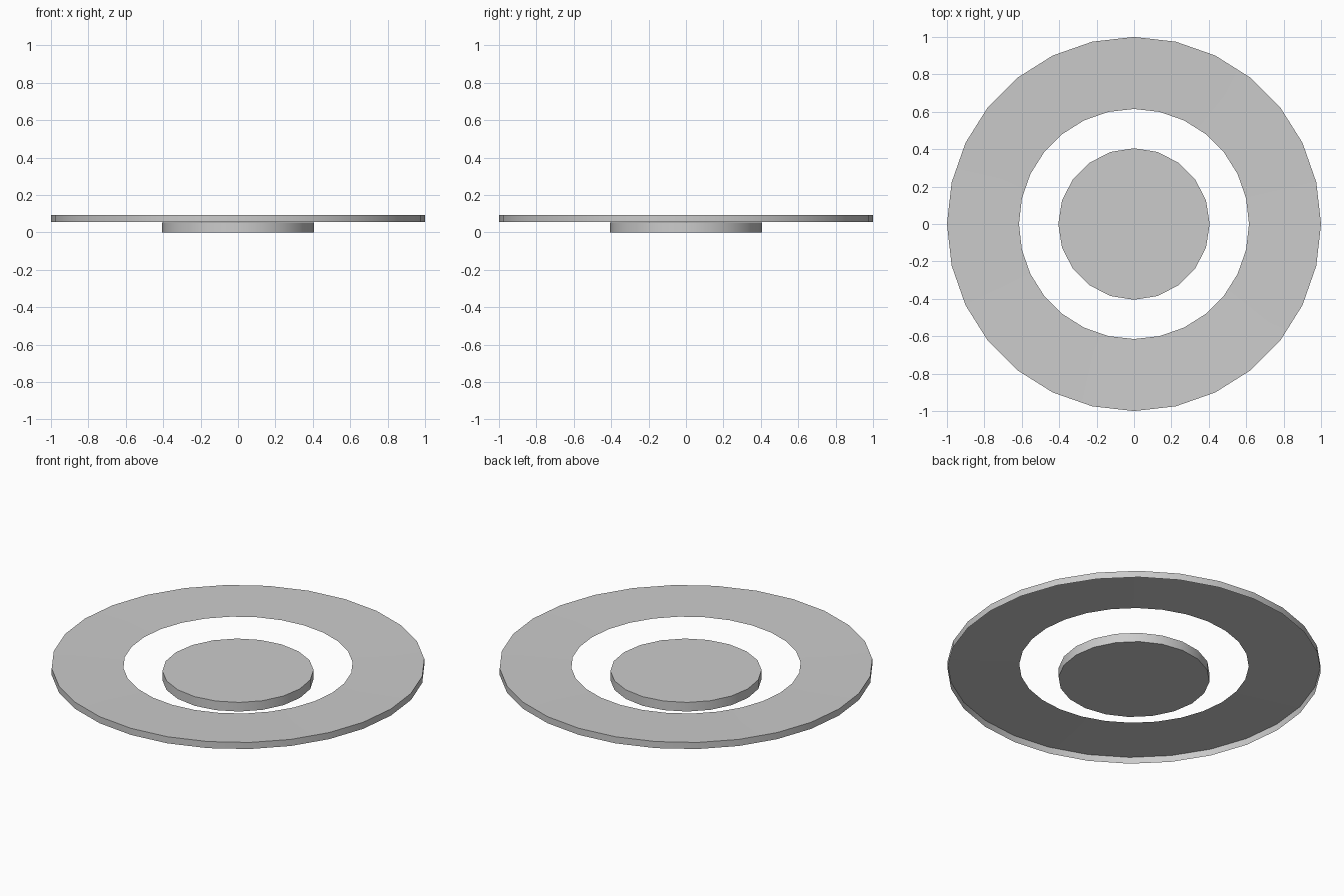
import bpy
from math import sin, cos, tau, radians

if "Cube" in bpy.data.objects:
    bpy.data.objects.remove(bpy.data.objects["Cube"])


def lathe(name, profile, sides, cap_ends=False):
    """Revolve (radius, z) points around z, optionally capping both ends."""
    verts = [(r * cos(tau * i / sides), r * sin(tau * i / sides), z)
             for r, z in profile for i in range(sides)]
    faces = []
    for k in range(len(profile) - 1):
        a, b = k * sides, (k + 1) * sides
        for i in range(sides):
            j = (i + 1) % sides
            faces.append((a + i, a + j, b + j, b + i))
    if cap_ends:
        last = (len(profile) - 1) * sides
        faces.append(tuple(reversed(range(sides))))
        faces.append(tuple(range(last, last + sides)))
    mesh = bpy.data.meshes.new(name)
    mesh.from_pydata(verts, [], faces)
    obj = bpy.data.objects.new(name, mesh)
    bpy.context.collection.objects.link(obj)
    bpy.ops.object.select_all(action='DESELECT')
    obj.select_set(True)
    bpy.context.view_layer.objects.active = obj
    bpy.ops.object.shade_smooth_by_angle(angle=radians(30))
    return obj


# Central disc, a closed solid standing on the ground
lathe("center_disc", [(0.405, 0.0), (0.405, 0.054)], 20, cap_ends=True)

# Outer ring, a thin open shell: outer rim wall, then a slightly dished top
lathe("outer_ring", [(1.0, 0.055), (1.0, 0.094), (0.615, 0.086)], 28)
